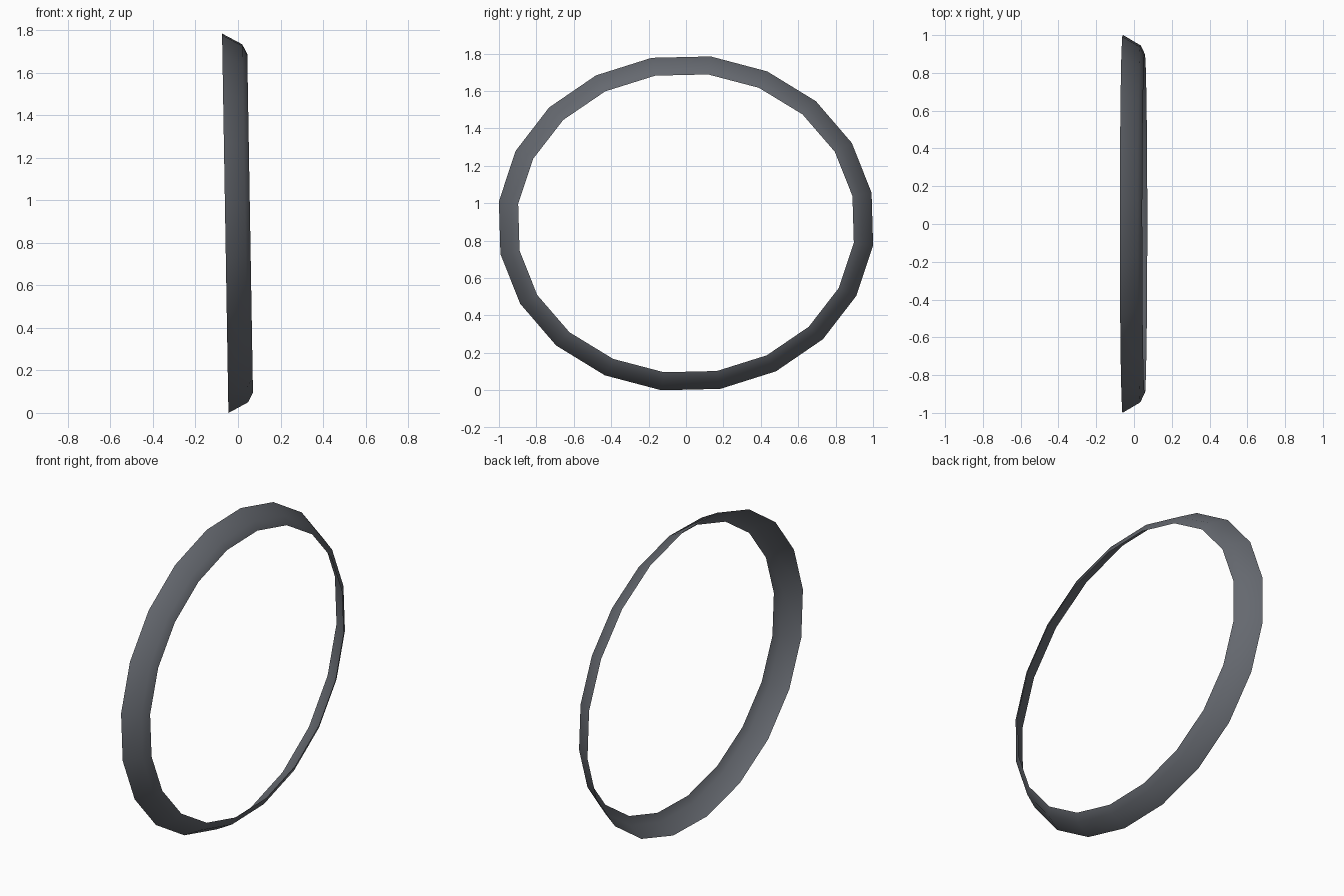
import bpy, bmesh
from math import sin, cos, radians

if "Cube" in bpy.data.objects:
    bpy.data.objects.remove(bpy.data.objects["Cube"])

SIDES = 20
CENTRE_Z = 0.892
TILT = 0.0168  # lean of the ring along x per unit of height

# Cross-section of the band: x, half width (y), half height (z)
profile = [(-0.060, 1.009, 0.900), (0.034, 0.953, 0.849), (0.057, 0.905, 0.803)]

bm = bmesh.new()
rings = []
for x, ry, rz in profile:
    ring = []
    for i in range(SIDES):
        a = radians(7.5 + i * 360 / SIDES)
        z = rz * cos(a)
        ring.append(bm.verts.new((x - TILT * z, ry * sin(a), CENTRE_Z + z)))
    rings.append(ring)

# Open band between neighbouring loops
for r0, r1 in zip(rings, rings[1:]):
    for i in range(SIDES):
        j = (i + 1) % SIDES
        bm.faces.new((r0[i], r1[i], r1[j], r0[j]))
bm.normal_update()
# Make the normals point outward, away from the ring's centre
if sum(f.normal.x for f in bm.faces) < 0:
    bmesh.ops.reverse_faces(bm, faces=bm.faces[:])

mesh = bpy.data.meshes.new("oval_trim_ring")
bm.to_mesh(mesh)
bm.free()
ring_obj = bpy.data.objects.new("oval_trim_ring", mesh)
bpy.context.collection.objects.link(ring_obj)
bpy.context.view_layer.objects.active = ring_obj
ring_obj.select_set(True)
bpy.ops.object.shade_smooth_by_angle(angle=radians(40))

# Dark grey finish
mat = bpy.data.materials.new("dark_grey")
mat.diffuse_color = (0.13, 0.14, 0.16, 1)
mat.use_nodes = True
mat.node_tree.nodes["Principled BSDF"].inputs["Base Color"].default_value = mat.diffuse_color
mesh.materials.append(mat)
